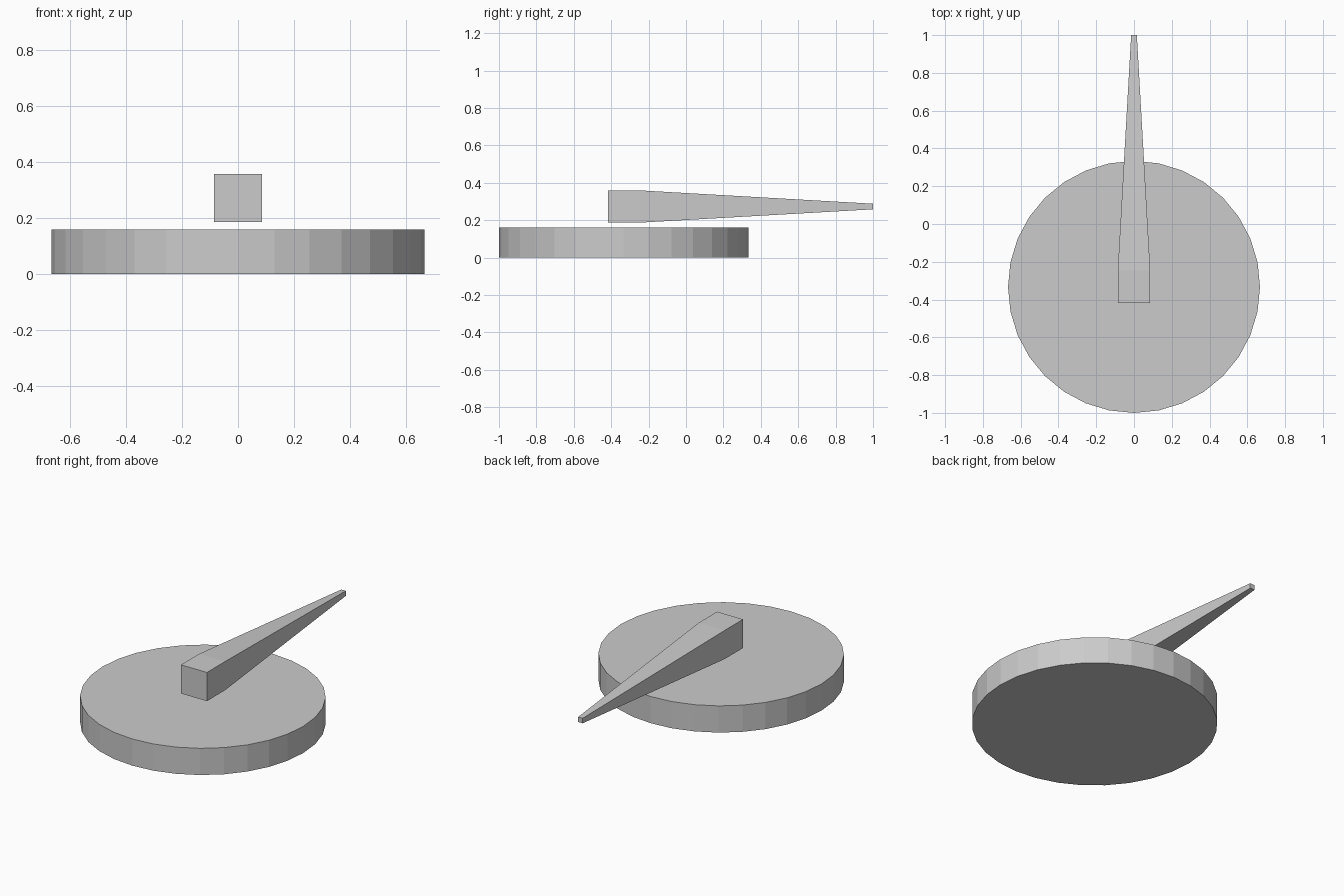
import bpy, bmesh, math
from mathutils import Matrix, Vector

if "Cube" in bpy.data.objects:
    bpy.data.objects.remove(bpy.data.objects["Cube"])

grey = bpy.data.materials.new("light_grey")
grey.diffuse_color = (0.6, 0.6, 0.6, 1)
grey.use_nodes = True
grey.node_tree.nodes["Principled BSDF"].inputs["Base Color"].default_value = grey.diffuse_color


def add_object(name, bm):
    bmesh.ops.recalc_face_normals(bm, faces=bm.faces)
    mesh = bpy.data.meshes.new(name)
    bm.to_mesh(mesh)
    bm.free()
    mesh.materials.append(grey)
    obj = bpy.data.objects.new(name, mesh)
    bpy.context.collection.objects.link(obj)
    return obj


# Round base disc
RADIUS, HEIGHT = 0.667, 0.16
bm = bmesh.new()
bmesh.ops.create_cone(bm, cap_ends=True, segments=32, radius1=RADIUS, radius2=RADIUS,
                      depth=HEIGHT, matrix=Matrix.Translation((0, -0.333, HEIGHT / 2)))
add_object("base_disc", bm)

# Floating pointer: square block that tapers to a small blunt tip
CENTRE_Z = 0.273
bm = bmesh.new()
rings = []
for y, half in ((-0.417, 0.086), (-0.245, 0.086), (1.0, 0.015)):
    rings.append([bm.verts.new((sx * half, y, CENTRE_Z + sz * half))
                  for sx, sz in ((-1, -1), (1, -1), (1, 1), (-1, 1))])
for a, b in zip(rings, rings[1:]):
    for i in range(4):
        j = (i + 1) % 4
        bm.faces.new((a[i], a[j], b[j], b[i]))
bm.faces.new(rings[0])
bm.faces.new(rings[-1])
add_object("pointer", bm)
